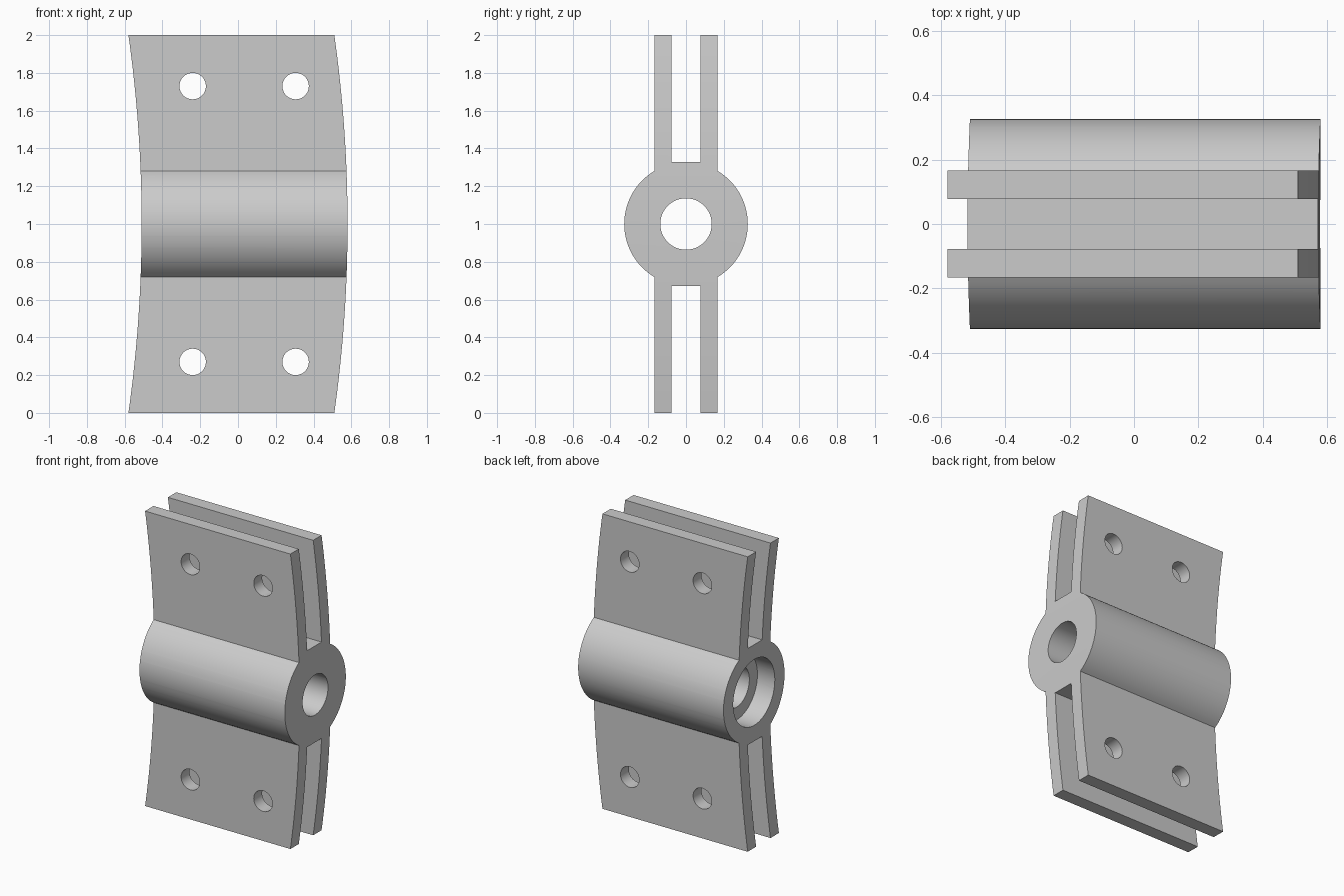
import bpy, bmesh
from math import sin, cos, pi, asin, sqrt

cube = bpy.data.objects.get("Cube")
if cube:
    bpy.data.objects.remove(cube, do_unlink=True)

BARREL_R, BORE_R, RECESS_R, BOLT_R = 0.327, 0.136, 0.223, 0.07
PLATE_IN, PLATE_OUT = 0.077, 0.167
MID_Z = 1.0

steel = bpy.data.materials.new("plain grey steel")
steel.use_nodes = True
grey = (0.6, 0.6, 0.6, 1)
steel.diffuse_color = grey
steel.node_tree.nodes["Principled BSDF"].inputs["Base Color"].default_value = grey


def prism(name, points, axis, low, high):
    """Extrude an outline along x (points are y, z) or along y (points are x, z)."""
    place = (lambda p: (low, *p)) if axis == "x" else (lambda p: (p[0], low, p[1]))
    shift = (high - low, 0, 0) if axis == "x" else (0, high - low, 0)
    bm = bmesh.new()
    face = bm.faces.new([bm.verts.new(place(p)) for p in points])
    extruded = bmesh.ops.extrude_face_region(bm, geom=[face], use_keep_orig=True)
    moved = [v for v in extruded["geom"] if isinstance(v, bmesh.types.BMVert)]
    bmesh.ops.translate(bm, verts=moved, vec=shift)
    bmesh.ops.recalc_face_normals(bm, faces=bm.faces)
    mesh = bpy.data.meshes.new(name)
    bm.to_mesh(mesh)
    bm.free()
    mesh.materials.append(steel)
    obj = bpy.data.objects.new(name, mesh)
    bpy.context.collection.objects.link(obj)
    return obj


def circle(a, b, radius, count):
    return [(a + radius * cos(2 * pi * i / count), b + radius * sin(2 * pi * i / count))
            for i in range(count)]


def combine(target, tool, operation):
    tool.hide_render = True
    mod = target.modifiers.new(operation.lower(), "BOOLEAN")
    mod.operation, mod.solver, mod.object = operation, "EXACT", tool
    bpy.context.view_layer.objects.active = target
    bpy.ops.object.modifier_apply(modifier=mod.name)
    bpy.data.objects.remove(tool, do_unlink=True)


# Cross-section: round barrel with two pairs of parallel plates
corner = asin(sqrt(BARREL_R**2 - PLATE_OUT**2) / BARREL_R)
half = [(BARREL_R * cos(t), BARREL_R * sin(t))
        for t in (corner * (i / 16 - 1) for i in range(33))]
half += [(PLATE_OUT, 1), (PLATE_IN, 1), (PLATE_IN, BARREL_R),
         (-PLATE_IN, BARREL_R), (-PLATE_IN, 1), (-PLATE_OUT, 1)]
section = [(y, MID_Z + z) for y, z in half + [(-y, -z) for y, z in half]]
bracket = prism("clamp_bracket", section, "x", -1, 1)

# Parallel curved ends, both bowed towards +x
radius, steps = 7.18, 32
rows = [-1.01 + 2.02 * i / steps for i in range(steps + 1)]
bow = [(sqrt(radius**2 - z * z) - radius, MID_Z + z) for z in rows]
outline = [(0.58 + x, z) for x, z in bow] + [(x - 0.51, z) for x, z in reversed(bow)]
combine(bracket, prism("end_trim", outline, "y", -0.6, 0.6), "INTERSECT")

# Shaft bore with a wider recess at the -x end
combine(bracket, prism("bore", circle(0, MID_Z, BORE_R, 64), "x", -1, 1), "DIFFERENCE")
combine(bracket, prism("recess", circle(0, MID_Z, RECESS_R, 64), "x", -1, -0.38), "DIFFERENCE")

# Bolt holes through both plates
for x in (-0.24, 0.305):
    for z in (0.27, 1.73):
        combine(bracket, prism("bolt_hole", circle(x, z, BOLT_R, 40), "y", -0.6, 0.6), "DIFFERENCE")

bpy.ops.object.select_all(action="DESELECT")
bracket.select_set(True)
bpy.context.view_layer.objects.active = bracket
bpy.ops.object.shade_smooth_by_angle(angle=pi / 6)
